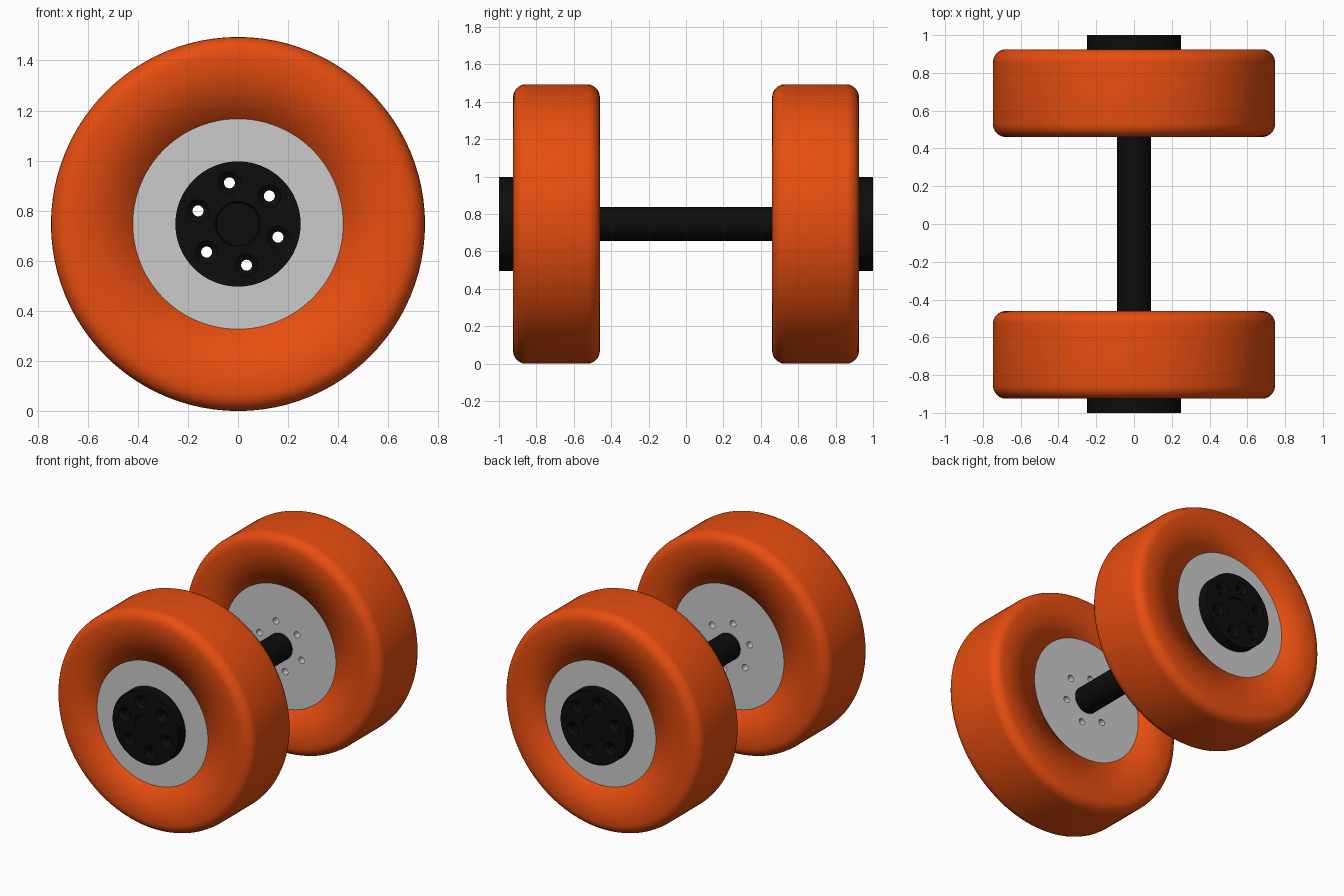
import bpy, bmesh
from math import sin, cos, pi, radians

if "Cube" in bpy.data.objects:
    bpy.data.objects.remove(bpy.data.objects["Cube"])

CZ = 0.747                 # axle height
OUT, INN = -0.925, -0.46   # outer and inner faces of the front wheel


def material(name, rgb):
    m = bpy.data.materials.new(name)
    m.diffuse_color = (*rgb, 1)
    m.use_nodes = True
    m.node_tree.nodes["Principled BSDF"].inputs["Base Color"].default_value = m.diffuse_color
    return m


def lathe(bm, profile, seg, cx=0.0, cz=CZ, closed=False):
    """Spin (radius, y) points round an axis parallel to y."""
    rings = []
    for i in range(seg):
        a = 2 * pi * i / seg
        rings.append([bm.verts.new((cx + r * cos(a), y, cz + r * sin(a))) for r, y in profile])
    n = len(profile)
    for i in range(seg):
        a, b = rings[i], rings[(i + 1) % seg]
        for j in range(n if closed else n - 1):
            k = (j + 1) % n
            bm.faces.new((a[j], a[k], b[k], b[j]))
    bmesh.ops.remove_doubles(bm, verts=bm.verts, dist=1e-5)
    bmesh.ops.recalc_face_normals(bm, faces=bm.faces)


def make(name, bm, mat=None):
    me = bpy.data.meshes.new(name)
    bm.to_mesh(me)
    bm.free()
    ob = bpy.data.objects.new(name, me)
    bpy.context.collection.objects.link(ob)
    if mat:
        me.materials.append(mat)
    return ob


def turned(name, profile, seg, mat=None, closed=False):
    bm = bmesh.new()
    lathe(bm, profile, seg, closed=closed)
    return make(name, bm, mat)


def finish(ob, cutter=None, mirror=True, angle=35):
    bpy.ops.object.select_all(action='DESELECT')
    bpy.context.view_layer.objects.active = ob
    ob.select_set(True)
    if cutter:
        m = ob.modifiers.new("bolt_holes", 'BOOLEAN')
        m.object = cutter
        m.solver = 'EXACT'
        bpy.ops.object.modifier_apply(modifier=m.name)
    if mirror:
        m = ob.modifiers.new("other_wheel", 'MIRROR')
        m.use_axis = (False, True, False)
        m.use_mirror_merge = False
        bpy.ops.object.modifier_apply(modifier=m.name)
    bpy.ops.object.shade_smooth_by_angle(angle=radians(angle))


orange = material("orange_rubber", (0.8, 0.075, 0.005))
black = material("black_metal", (0.004, 0.004, 0.004))

# tyres: rounded tread corners, flat sidewalls, softly shaded all over
R, F = 0.747, 0.07
arc = [i * pi / 12 for i in range(7)]
profile = [(0.42, OUT)]
profile += [(R - F + F * sin(t), OUT + F - F * cos(t)) for t in arc]
profile += [(R - F + F * cos(t), INN - F + F * sin(t)) for t in arc]
profile += [(0.42, INN)]
tyres = turned("tyres", profile, 96, orange, closed=True)
finish(tyres, angle=180)

# countersunk bolt hole cutter, six round the hub
bm = bmesh.new()
for k in range(6):
    a = radians(41.8 + 60 * k)
    lathe(bm, [(0, -1.1), (0.045, -1.1), (0.045, -1.0), (0.022, -0.98),
               (0.022, -0.4), (0, -0.4)], 24, 0.168 * cos(a), CZ + 0.168 * sin(a))
cutter = make("bolt_hole_cutter", bm)
cutter.hide_render = True

# solid grey rims
rims = turned("rims", [(0, OUT), (0.42, OUT), (0.42, INN), (0, INN)], 96)
finish(rims, cutter)

# black hub caps with a shallow centre seat for the axle end
hubs = turned("hub_caps", [(0, -0.985), (0.085, -0.985), (0.09, -1.0), (0.25, -1.0),
                           (0.25, -0.9), (0, -0.9)], 64, black)
finish(hubs, cutter)
bpy.data.objects.remove(cutter)

# axle
axle = turned("axle", [(0, -0.95), (0.09, -0.95), (0.09, 0.95), (0, 0.95)], 48, black)
finish(axle, mirror=False)
